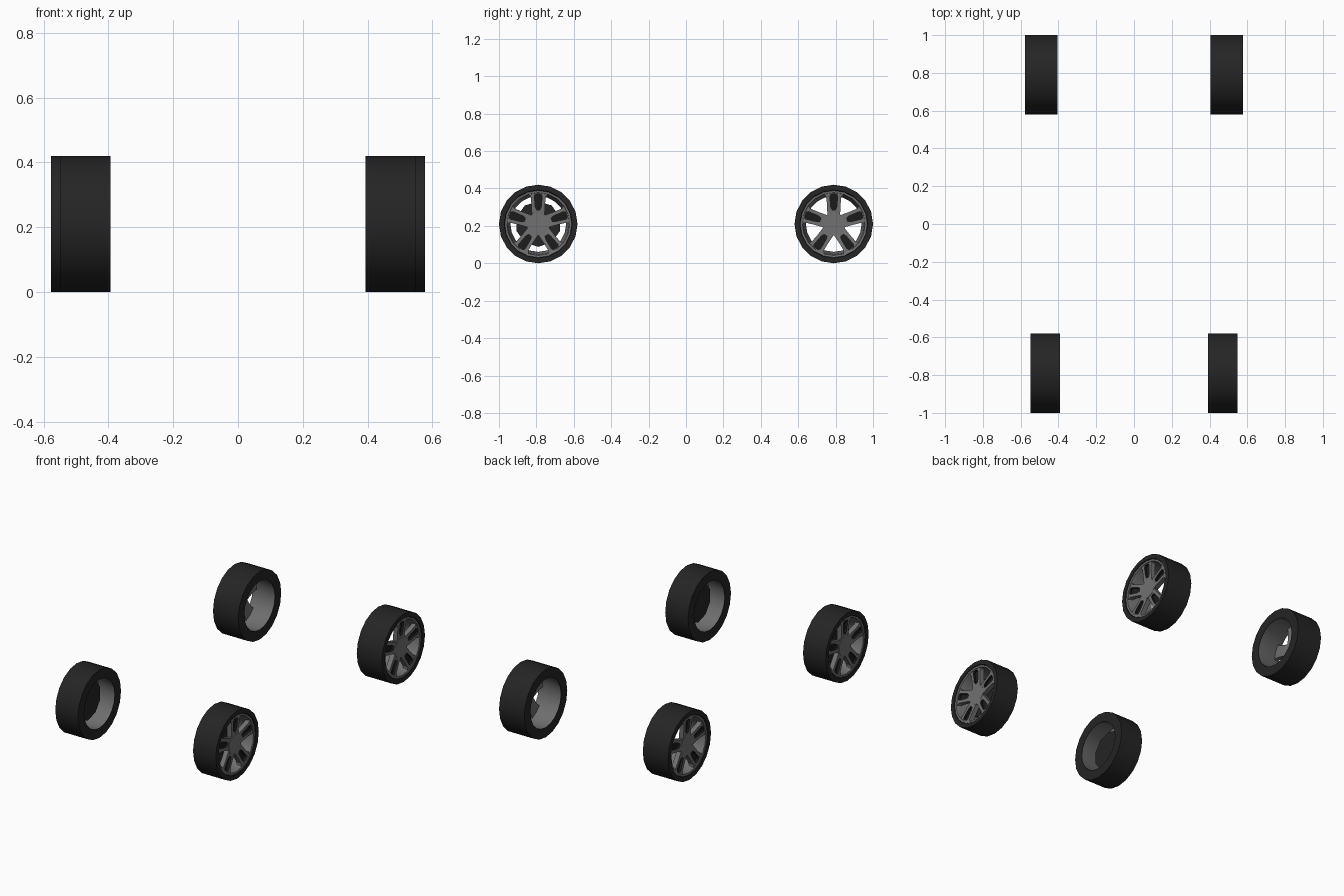
import bpy, bmesh, math

if "Cube" in bpy.data.objects:
    bpy.data.objects.remove(bpy.data.objects["Cube"])


def material(name, v):
    m = bpy.data.materials.new(name)
    m.diffuse_color = (v, v, v, 1)
    m.use_nodes = True
    m.node_tree.nodes["Principled BSDF"].inputs["Base Color"].default_value = m.diffuse_color
    return m


TYRE = material("tyre_black", 0.018)
RIM = material("rim_grey", 0.165)
DARK = material("slot_dark", 0.011)
RADIUS = 0.21


def finish(name, bm, mats, smooth=False):
    """Make the object and mirror it to the left side."""
    bmesh.ops.recalc_face_normals(bm, faces=bm.faces)
    me = bpy.data.meshes.new(name)
    bm.to_mesh(me)
    bm.free()
    for m in mats:
        me.materials.append(m)
    ob = bpy.data.objects.new(name, me)
    bpy.context.collection.objects.link(ob)
    mir = ob.modifiers.new("left_side", 'MIRROR')
    mir.use_axis = (True, False, False)
    if smooth:
        bpy.ops.object.select_all(action='DESELECT')
        ob.select_set(True)
        bpy.context.view_layer.objects.active = ob
        bpy.ops.object.shade_smooth_by_angle(angle=math.radians(30))
    return ob


def lathe(name, cy, profile, mat, n=20, closed=True, smooth=True):
    """Spin a profile of (x, radius) around the axle."""
    bm = bmesh.new()
    rings = []
    for x, r in profile:
        rings.append([bm.verts.new((x, cy + r * math.cos(2 * math.pi * i / n),
                                    RADIUS + r * math.sin(2 * math.pi * i / n)))
                      for i in range(n)])
    pairs = list(zip(rings, rings[1:]))
    if closed:
        pairs.append((rings[-1], rings[0]))
    for a, b in pairs:
        for i in range(n):
            j = (i + 1) % n
            bm.faces.new((a[i], a[j], b[j], b[i]))
    return finish(name, bm, [mat], smooth)


def disc(name, cy, x0, x1, r, mat, n):
    """Short solid cylinder on the axle."""
    bm = bmesh.new()
    ends = [[bm.verts.new((x, cy + r * math.sin(2 * math.pi * i / n),
                           RADIUS + r * math.cos(2 * math.pi * i / n)))
             for i in range(n)] for x in (x0, x1)]
    for e in ends:
        bm.faces.new(e)
    for i in range(n):
        j = (i + 1) % n
        bm.faces.new((ends[0][i], ends[0][j], ends[1][j], ends[1][i]))
    return finish(name, bm, [mat])


# Spoke outline and slot outline as (sideways, radial)
SPOKE = [(-0.034, 0.045), (0.034, 0.045), (0.036, 0.10), (0.040, 0.145),
         (0.056, 0.166), (0.022, 0.174), (-0.022, 0.174),
         (-0.056, 0.166), (-0.040, 0.145), (-0.036, 0.10)]
SLOT = [(-0.009, 0.075), (0.009, 0.075), (0.016, 0.092), (0.020, 0.138),
        (0.021, 0.150), (0.014, 0.160), (-0.014, 0.160),
        (-0.021, 0.150), (-0.020, 0.138), (-0.016, 0.092)]


def spokes(name, cy, xo):
    bm = bmesh.new()
    for k in range(5):
        c, s = math.cos(k * 2 * math.pi / 5), math.sin(k * 2 * math.pi / 5)

        def loop(points, depth):
            return [bm.verts.new((xo - 0.018 + 0.075 * (r - 0.045) - depth,
                                  cy + t * c + r * s, RADIUS + r * c - t * s))
                    for t, r in points]
        back, front = loop(SPOKE, 0.03), loop(SPOKE, 0)
        lip, floor = loop(SLOT, 0), loop(SLOT, 0.015)
        n = len(SPOKE)
        for a, b, mi in ((back, front, 0), (front, lip, 0), (lip, floor, 1)):
            for i in range(n):
                j = (i + 1) % n
                bm.faces.new((a[i], a[j], b[j], b[i])).material_index = mi
        bm.faces.new(floor).material_index = 1
        bm.faces.new(back)
    return finish(name, bm, [RIM, DARK])


for pos, cy, xi, xo in (("front", -0.79, 0.393, 0.548), ("rear", 0.79, 0.405, 0.577)):
    # Tyre with flat tread, open rim barrel, spokes and hub
    lathe(pos + "_tyre", cy, [(xi, 0.150), (xi, 0.21), (xo, 0.21), (xo, 0.182),
                              (xo - 0.012, 0.176)], TYRE)
    lathe(pos + "_rim_barrel", cy, [(xo - 0.004, 0.179), (xo - 0.006, 0.168),
                                    (xo - 0.03, 0.162), (xi + 0.001, 0.149)],
          RIM, closed=False)
    spokes(pos + "_spokes", cy, xo)
    disc(pos + "_hub", cy, xo - 0.048, xo - 0.016, 0.062, RIM, 10)

# Brake discs, only seen in the front wheels
disc("front_brake_disc", -0.79, 0.470, 0.485, 0.122, TYRE, 10)
